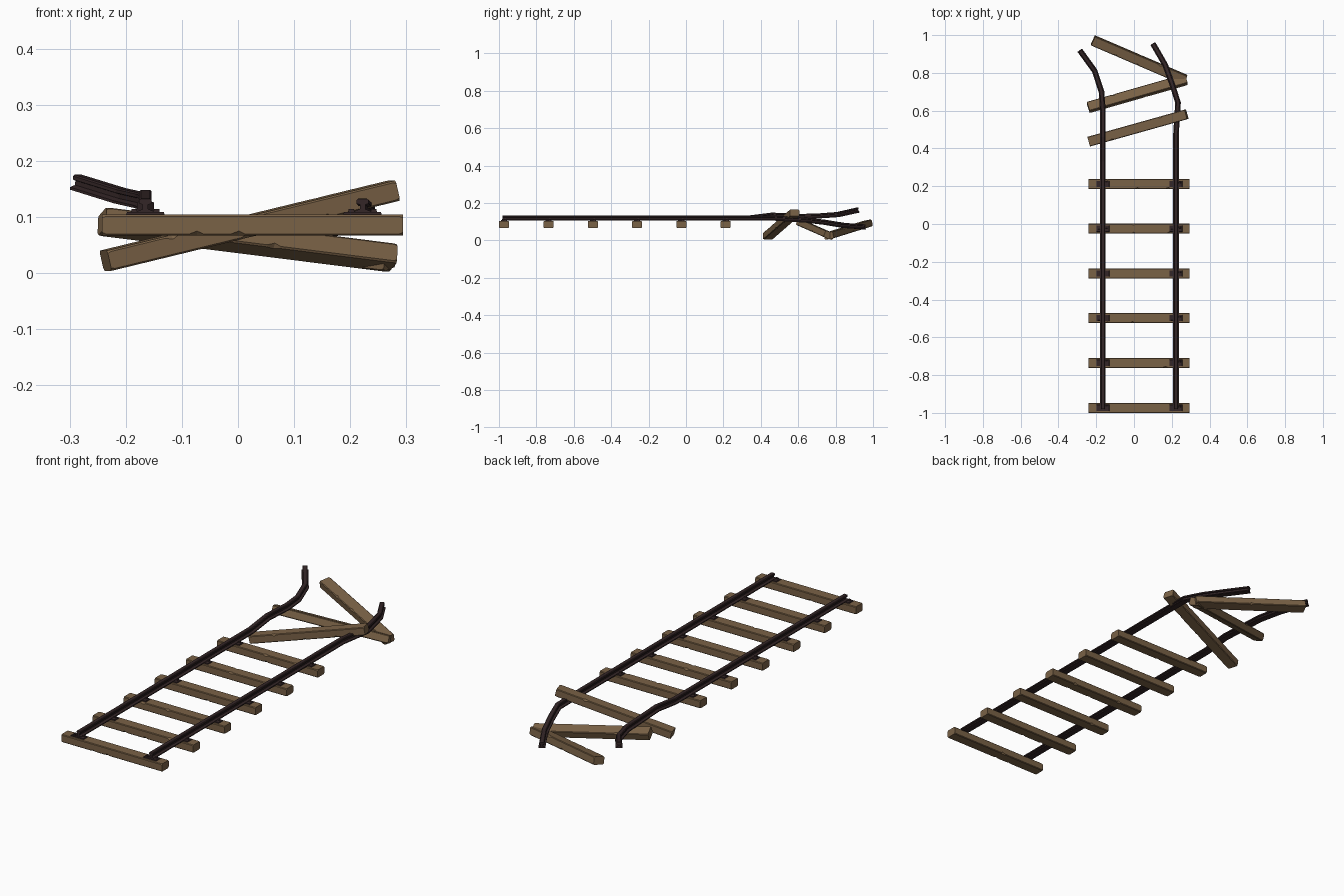
import bpy, bmesh, math, random
from mathutils import Vector

if "Cube" in bpy.data.objects:
    bpy.data.objects.remove(bpy.data.objects["Cube"])
random.seed(7)


def material(name, col):
    m = bpy.data.materials.new(name)
    m.diffuse_color = (*col, 1)
    m.use_nodes = True
    m.node_tree.nodes["Principled BSDF"].inputs["Base Color"].default_value = m.diffuse_color
    return m


WOOD = material("weathered wood", (0.195, 0.122, 0.062))
IRON = material("rusty dark iron", (0.034, 0.019, 0.020))


def loft(name, rings, mat):
    """Skin a list of equal rings of points and cap both ends."""
    bm = bmesh.new()
    vr = [[bm.verts.new(p) for p in r] for r in rings]
    n = len(vr[0])
    for a, b in zip(vr, vr[1:]):
        for i in range(n):
            j = (i + 1) % n
            bm.faces.new((a[i], a[j], b[j], b[i]))
    bm.faces.new(vr[0])
    bm.faces.new(vr[-1])
    bmesh.ops.recalc_face_normals(bm, faces=bm.faces)
    me = bpy.data.meshes.new(name)
    bm.to_mesh(me)
    bm.free()
    me.materials.append(mat)
    ob = bpy.data.objects.new(name, me)
    bpy.context.collection.objects.link(ob)
    return ob


def tie(name, p, q, roll=0):
    """Wooden beam between two end centres, with a few chipped edges."""
    p, q = Vector(p), Vector(q)
    u = (q - p).normalized()
    v = Vector((0, 0, 1)).cross(u).normalized()
    w = u.cross(v)
    r = math.radians(roll)
    v, w = v * math.cos(r) + w * math.sin(r), w * math.cos(r) - v * math.sin(r)
    hw, hh, c = 0.0265, 0.0185, 0.003
    chips = [(random.randint(1, 3), random.randrange(4)) for _ in range(4)]
    ts = [0, 0.012]
    for k in (0.25, 0.5, 0.75):
        k += random.uniform(-0.08, 0.08)
        ts += [k - 0.025, k, k + 0.02]
    ts += [0.988, 1]
    rings = []
    for i, t in enumerate(ts):
        ring = []
        for k, (sa, sb) in enumerate(((-1, -1), (1, -1), (1, 1), (-1, 1))):
            d = c if 0 < i < len(ts) - 1 else c * 1.8
            if i in (3, 6, 9) and (i // 3, k) in chips:
                d = 0.008
            pts = [(sa * hw, sb * (hh - d)), (sa * (hw - d), sb * hh)]
            if sa * sb < 0:
                pts.reverse()
            # keep the outline running one way round
            ring += [p + (q - p) * t + v * a + w * b for a, b in pts]
        rings.append(ring)
    return loft(name, rings, WOOD)


# I-shaped rail section, centred, mirrored left and right
HALF = [(0.015, -0.0135), (0.015, -0.009), (0.005, -0.005), (0.005, 0.003),
        (0.011, 0.005), (0.011, 0.011), (0.008, 0.0135)]
SECTION = HALF + [(-x, z) for x, z in reversed(HALF)]


def rail(name, path):
    path = [Vector(p) for p in path]
    rings = []
    for i, p in enumerate(path):
        t = (path[min(i + 1, len(path) - 1)] - path[max(i - 1, 0)]).normalized()
        side = t.cross(Vector((0, 0, 1))).normalized()
        up = side.cross(t)
        rings.append([p + side * x + up * z for x, z in SECTION])
    return loft(name, rings, IRON)


def block(name, c, size, top=1.0):
    """Small box, optionally tapered toward the top."""
    x, y, z = (s / 2 for s in size)
    c = Vector(c)
    rings = [[c + Vector((a * x * s, b * y * s, h))
              for a, b in ((-1, -1), (1, -1), (1, 1), (-1, 1))]
             for h, s in ((-z, 1), (z, top))]
    return loft(name, rings, IRON)


RAIL_X = (-0.165, 0.222)

# Sound ties with rail plates and spikes
for n, y in enumerate((-0.9735, -0.735, -0.498, -0.262, -0.025, 0.212)):
    tie(f"tie_{n}", (-0.242, y, 0.0855), (0.294, y, 0.0855))
    for x in RAIL_X:
        block("rail_plate", (x, y, 0.1055), (0.07, 0.034, 0.006), 0.94)
        for s in (-1, 1):
            block("spike", (x + s * 0.020, y + s * 0.007, 0.110),
                  (0.012, 0.010, 0.008), 0.8)

# Broken loose ties at the far end
tie("loose_tie_near", (-0.236, 0.437, 0.022), (0.278, 0.581, 0.147))
tie("loose_tie_middle", (-0.242, 0.617, 0.092), (0.276, 0.765, 0.027), -20)
tie("loose_tie_far", (-0.217, 0.972, 0.090), (0.271, 0.763, 0.025), 10)

# Rails, bent and twisted off at the far end
rail("left_rail", [(-0.165, -0.98, 0.119), (-0.165, 0.33, 0.119),
                   (-0.165, 0.46, 0.135), (-0.165, 0.606, 0.128),
                   (-0.172, 0.70, 0.130), (-0.208, 0.81, 0.138),
                   (-0.286, 0.918, 0.162)])
rail("right_rail", [(0.222, -0.98, 0.119), (0.222, 0.47, 0.119),
                    (0.233, 0.643, 0.108), (0.202, 0.74, 0.097),
                    (0.164, 0.844, 0.080), (0.100, 0.955, 0.072)])
